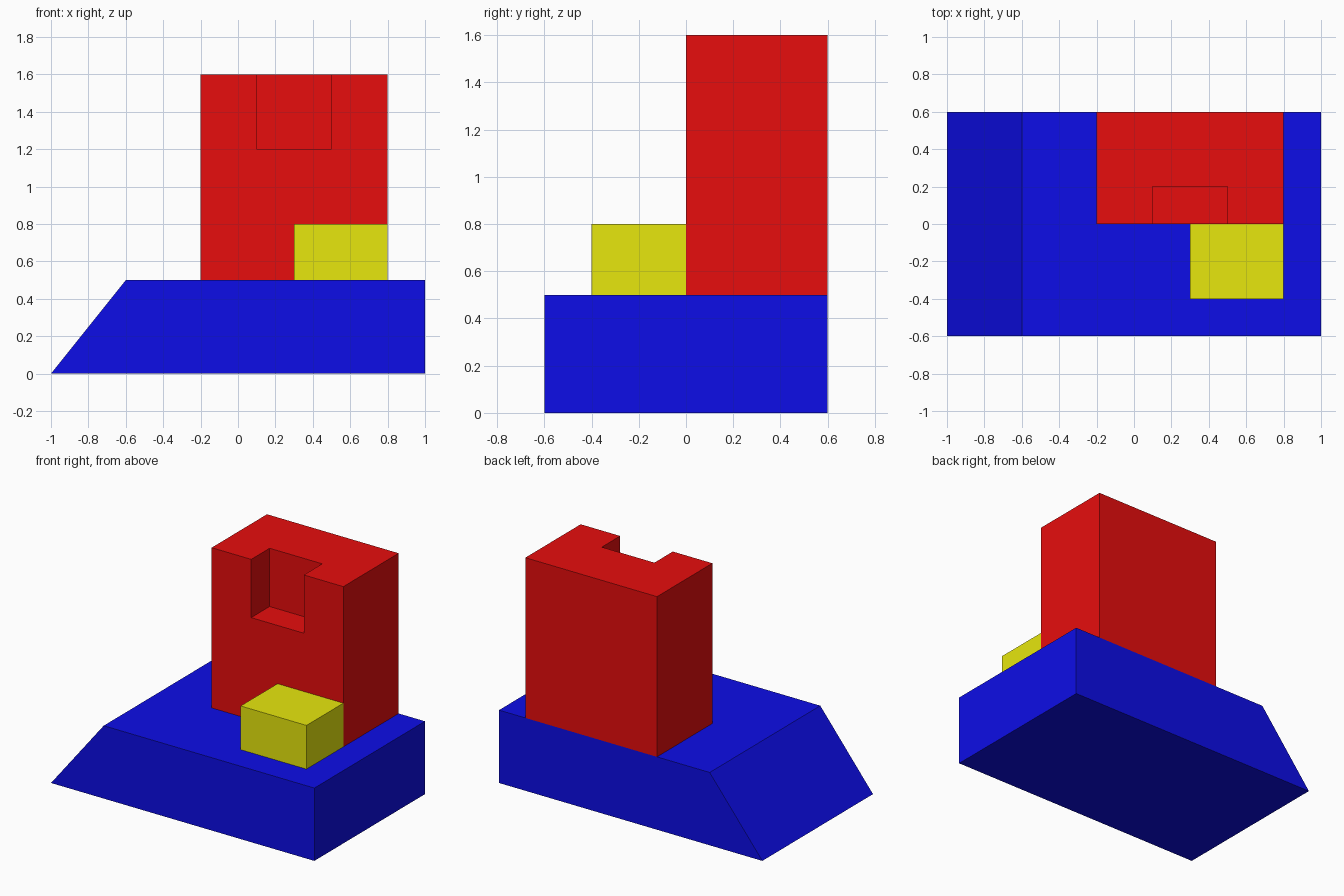
import bpy
import bmesh
from mathutils import Vector

cube = bpy.data.objects.get("Cube")
if cube:
    bpy.data.objects.remove(cube, do_unlink=True)


def make_material(name, rgb):
    mat = bpy.data.materials.new(name)
    mat.use_nodes = True
    mat.diffuse_color = (*rgb, 1)
    bsdf = next(n for n in mat.node_tree.nodes if n.type == 'BSDF_PRINCIPLED')
    bsdf.inputs["Base Color"].default_value = (*rgb, 1)
    return mat


def prism(name, profile, y0, y1, mat):
    """Extrude an (x, z) front profile from y0 back to y1."""
    bm = bmesh.new()
    face = bm.faces.new([bm.verts.new((x, y0, z)) for x, z in profile])
    new = bmesh.ops.extrude_face_region(bm, geom=[face])["geom"]
    verts = [v for v in new if isinstance(v, bmesh.types.BMVert)]
    bmesh.ops.translate(bm, verts=verts, vec=Vector((0, y1 - y0, 0)))
    bmesh.ops.recalc_face_normals(bm, faces=bm.faces)
    mesh = bpy.data.meshes.new(name)
    bm.to_mesh(mesh)
    bm.free()
    mesh.materials.append(mat)
    obj = bpy.data.objects.new(name, mesh)
    bpy.context.collection.objects.link(obj)
    return obj


def box(name, x0, x1, y0, y1, z0, z1, mat):
    return prism(name, [(x0, z0), (x1, z0), (x1, z1), (x0, z1)], y0, y1, mat)


blue = make_material("blue", (0.004, 0.004, 0.8))
red = make_material("red", (0.8, 0.004, 0.004))
yellow = make_material("yellow", (0.8, 0.8, 0.004))

# Base slab with one sloping end
prism("base", [(-1, 0), (1, 0), (1, 0.5), (-0.6, 0.5)], -0.6, 0.6, blue)

# Tower with a notch cut into its front top edge
tower = box("tower", -0.2, 0.8, 0, 0.6, 0.5, 1.6, red)
cutter = box("notch_cutter", 0.1, 0.5, -0.2, 0.2, 1.2, 1.8, red)
cutter.hide_render = True
cut = tower.modifiers.new("notch", 'BOOLEAN')
cut.operation = 'DIFFERENCE'
cut.solver = 'EXACT'
cut.object = cutter
bpy.context.view_layer.objects.active = tower
bpy.ops.object.modifier_apply(modifier=cut.name)
bpy.data.objects.remove(cutter, do_unlink=True)

# Low block in front of the tower
box("front_block", 0.3, 0.8, -0.4, 0, 0.5, 0.8, yellow)
